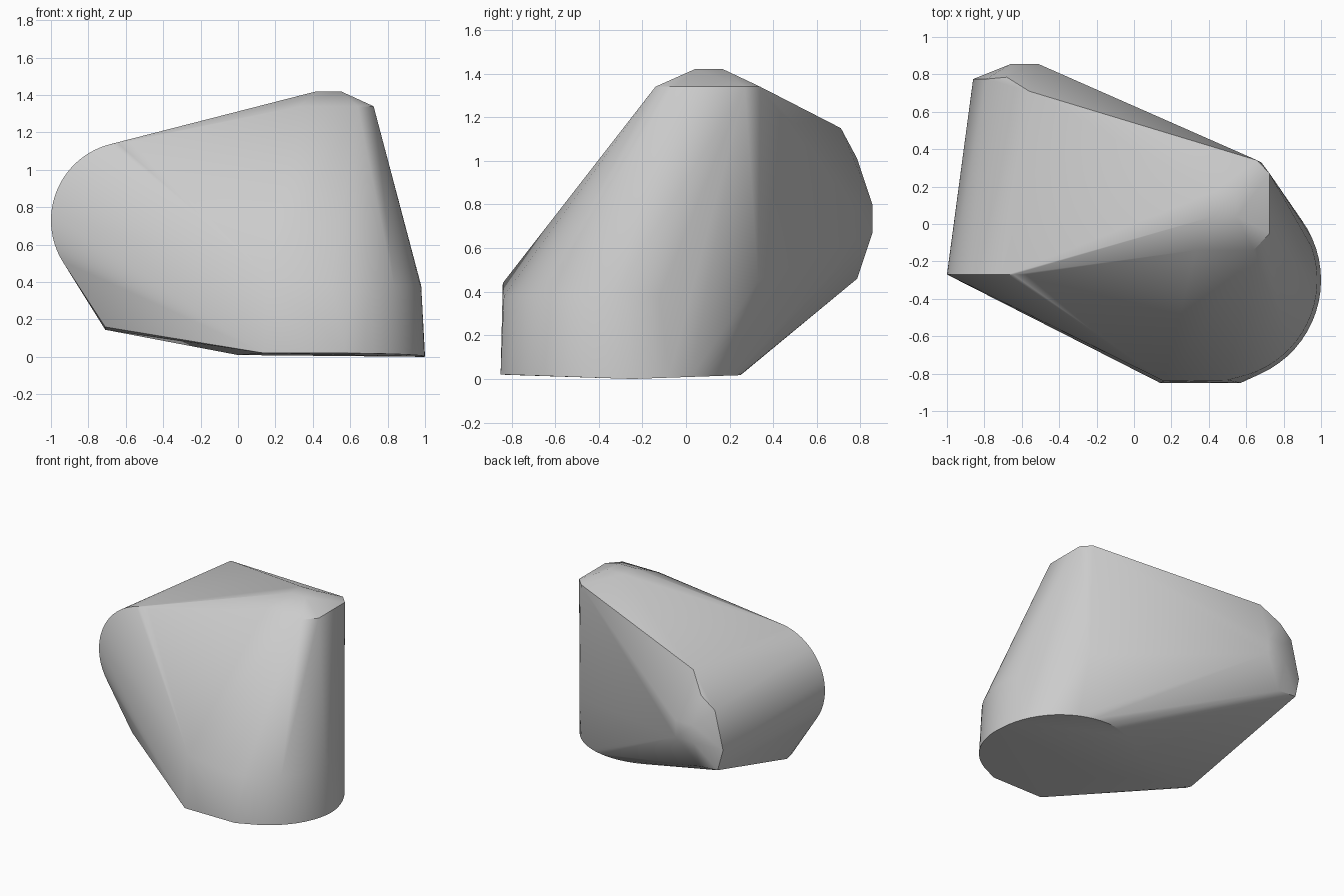
import bpy
import bmesh
from math import cos, sin, radians
from mathutils import Vector

default_cube = bpy.data.objects.get("Cube")
if default_cube:
    bpy.data.objects.remove(default_cube, do_unlink=True)


def arc(centre, radius, start, end, steps, axis_u, axis_v):
    """Points along a circular arc in the plane of two axes."""
    centre, axis_u, axis_v = Vector(centre), Vector(axis_u), Vector(axis_v)
    points = []
    for i in range(steps + 1):
        angle = radians(start + (end - start) * i / steps)
        points.append(centre + radius * (cos(angle) * axis_u + sin(angle) * axis_v))
    return points


def make_material(name, colour):
    material = bpy.data.materials.new(name)
    material.use_nodes = True
    material.diffuse_color = colour
    for node in material.node_tree.nodes:
        if node.type == "BSDF_PRINCIPLED":
            node.inputs["Base Color"].default_value = colour
    return material


def wrap_hull(name, points, material):
    """Wrap a tight convex skin around the guide points."""
    bm = bmesh.new()
    for point in points:
        bm.verts.new(point)
    hull = bmesh.ops.convex_hull(bm, input=bm.verts[:])
    bmesh.ops.delete(bm, geom=[v for v in bm.verts if not v.link_faces], context="VERTS")
    bmesh.ops.dissolve_limit(bm, angle_limit=radians(0.5), verts=bm.verts[:], edges=bm.edges[:])
    bmesh.ops.recalc_face_normals(bm, faces=bm.faces[:])
    mesh = bpy.data.meshes.new(name)
    bm.to_mesh(mesh)
    bm.free()
    mesh.materials.append(material)
    obj = bpy.data.objects.new(name, mesh)
    bpy.context.collection.objects.link(obj)
    return obj


X, Y, Z = (1, 0, 0), (0, 1, 0), (0, 0, 1)

# Round foot: a very shallow dish with a slightly narrower upper rim
foot = arc((0.45, -0.3, 0), 0.55, -78, 138, 36, X, Y)
for point in foot:
    point.z = 0.035 * abs(point.y + 0.25)
foot += [(0, -0.3, 0.01), (0.14, -0.85, 0.02), (0.57, -0.85, 0.02)]
foot_rim = arc((0.45, -0.3, 0.38), 0.53, -78, 60, 24, X, Y)
foot_rim += [(0.16, -0.84, 0.44), (0.5, -0.835, 0.38), (0.68, 0.33, 0.45)]

# Upright round end on the side, with the low corner beneath it
side_disc = arc((-0.58, -0.27, 0.73), 0.42, 90, 270, 40, X, Z)
low_corner = [(-0.71, -0.28, 0.16), (-0.71, -0.22, 0.145)]

# Rear boss: faceted ring closed by a small flat cap
rear_ring = [
    (-0.56, 0.71, 1.15), (-0.68, 0.785, 1.01), (-0.79, 0.775, 0.92),
    (-0.86, 0.775, 0.63), (-0.82, 0.785, 0.47), (-0.67, 0.785, 0.46),
    (-0.37, 0.77, 0.62), (-0.37, 0.77, 0.86),
]
rear_cap = [(x, 0.855, z) for x in (-0.66, -0.51) for z in (0.67, 0.8)]

# Crown: chamfered ring closed by a small flat cap
crown_ring = [(x, y, 1.34) for x, y in (
    (0.33, -0.14), (0.64, -0.14), (0.725, -0.05), (0.725, 0.27), (0.66, 0.34))]
crown_cap = [(x, y, 1.42) for x in (0.42, 0.55) for y in (0.04, 0.17)]

# Single solid body
grey = make_material("plain grey", (0.6, 0.6, 0.6, 1))
body = wrap_hull("body_shell", foot + foot_rim + side_disc + low_corner
                 + rear_ring + rear_cap + crown_ring + crown_cap, grey)

bpy.ops.object.select_all(action="DESELECT")
body.select_set(True)
bpy.context.view_layer.objects.active = body
bpy.ops.object.shade_smooth_by_angle(angle=radians(30))
